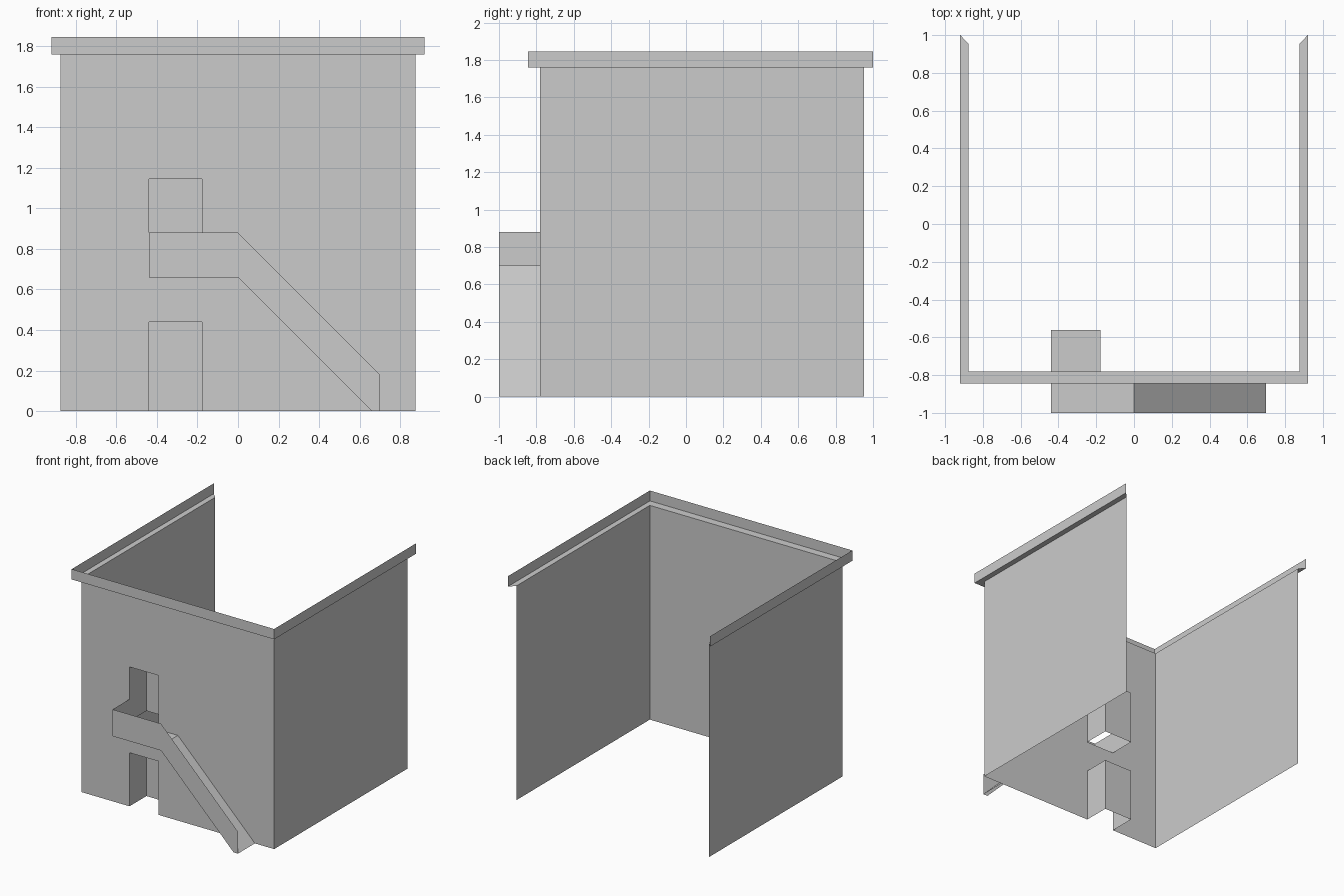
import bpy

if "Cube" in bpy.data.objects:
    bpy.data.objects.remove(bpy.data.objects["Cube"])

WX, WB, WF, WT = 0.875, 0.953, -0.78, 1.76      # wall half width, back, front, top
DL, DR, DB = -0.44, -0.177, -0.56               # doorway left, right, recess back
FLOOR, RAIL = 0.70, 0.88                        # landing floor and railing top


def sheet(name, faces):
    """Open surface made of flat faces, each given as corner points."""
    verts, index, polys = [], {}, []
    for face in faces:
        poly = []
        for p in face:
            if p not in index:
                index[p] = len(verts)
                verts.append(p)
            poly.append(index[p])
        polys.append(poly)
    mesh = bpy.data.meshes.new(name)
    mesh.from_pydata(verts, [], polys)
    mesh.update()
    obj = bpy.data.objects.new(name, mesh)
    bpy.context.collection.objects.link(obj)
    return obj


def strip(low, high):
    """Quads joining two rows of points."""
    return [(low[i], low[i + 1], high[i + 1], high[i]) for i in range(len(low) - 1)]


def u_path(x, back, front, z):
    """U-shaped outline, left back to right back."""
    return [(-x, back, z), (-x, front, z), (x, front, z), (x, back, z)]


def front_panel(x0, x1, z0, z1):
    return ((x0, WF, z0), (x1, WF, z0), (x1, WF, z1), (x0, WF, z1))


# Side walls
for name, x in (("left_wall", -WX), ("right_wall", WX)):
    ys = (WB, WF) if x < 0 else (WF, WB)
    sheet(name, strip([(x, y, 0.0) for y in ys], [(x, y, WT) for y in ys]))

# Front wall, with two doorways one above the other
sheet("front_wall", [
    front_panel(-WX, DL, 0.0, WT),
    front_panel(DR, WX, 0.0, WT),
    front_panel(DL, DR, 0.44, FLOOR),
    front_panel(DL, DR, 1.145, WT),
])

# Overhanging parapet: ledge and upright band
ledge_in = u_path(WX, WB, WF, WT)
ledge_out = u_path(0.92, 1.0, -0.845, WT)
band_top = u_path(0.92, 1.0, -0.845, 1.845)
sheet("parapet", strip(ledge_in, ledge_out) + strip(ledge_out, band_top))

# Door recesses: sides, back and ceiling, open below
for name, z0, z1 in (("lower_doorway", 0.0, 0.44), ("upper_doorway", FLOOR, 1.145)):
    plan = [(DL, WF), (DL, DB), (DR, DB), (DR, WF)]
    low = [(x, y, z0) for x, y in plan]
    high = [(x, y, z1) for x, y in plan]
    sheet(name, strip(low, high) + [tuple(high)])

# Landing floor and sloping ramp
near = [(DL, -1.0, FLOOR), (0.0, -1.0, FLOOR), (0.70, -1.0, 0.0)]
sheet("landing_and_ramp", strip(near, [(x, WF, z) for x, y, z in near]))

# Solid railing along the front and across the landing's left end
outline = [(DL, 0.66), (0.0, 0.66), (0.66, 0.0), (0.70, 0.0),
           (0.70, 0.18), (0.0, RAIL), (DL, RAIL)]
sheet("railing", [
    tuple((x, -1.0, z) for x, z in outline),
    ((DL, WF, 0.66), (DL, -1.0, 0.66), (DL, -1.0, RAIL), (DL, WF, RAIL)),
])
